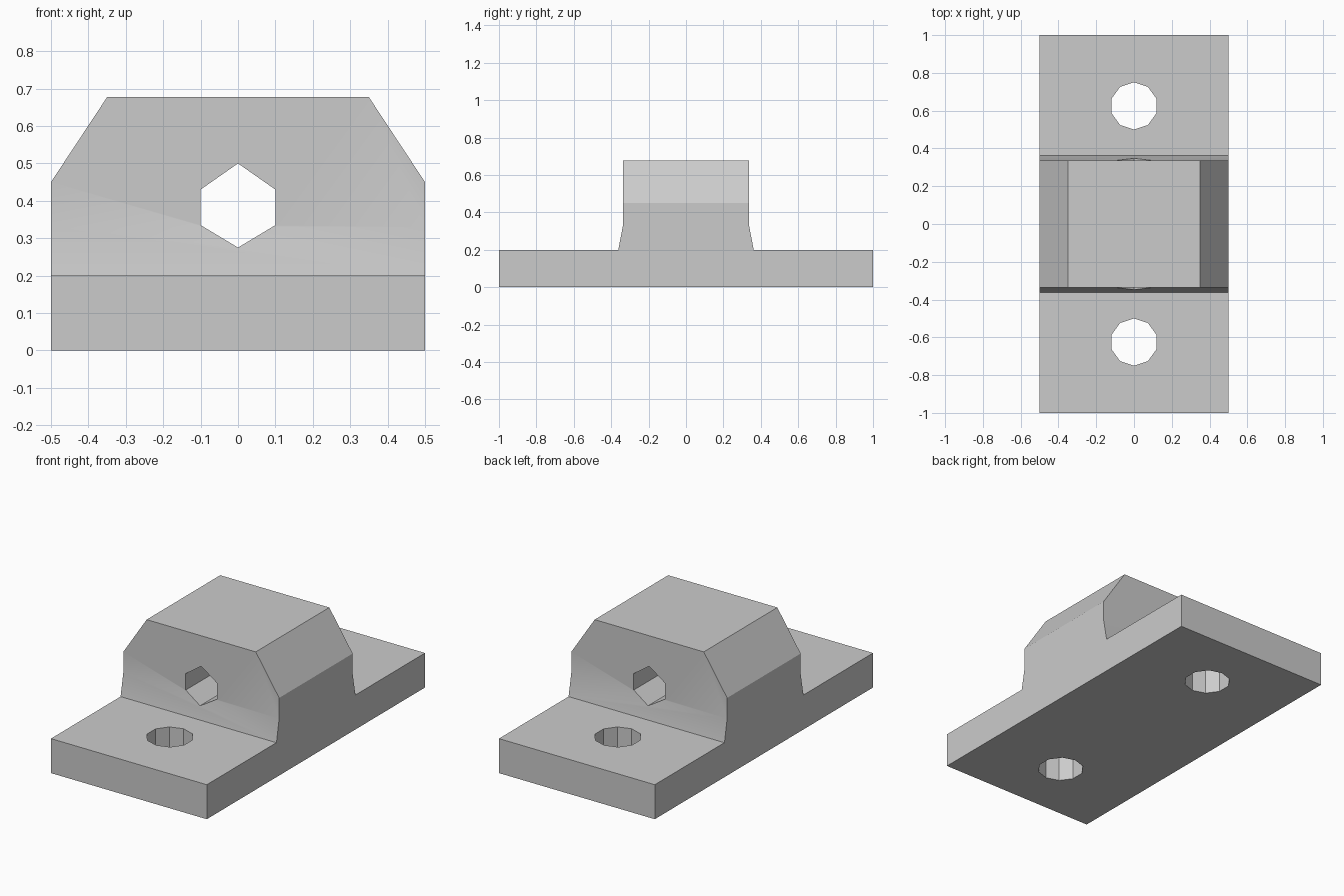
import bpy
import bmesh
import math
from mathutils import Vector

cube = bpy.data.objects.get("Cube")
if cube:
    bpy.data.objects.remove(cube, do_unlink=True)

grey = bpy.data.materials.new("plain grey")
grey.use_nodes = True
colour = (0.6, 0.6, 0.6, 1)
grey.diffuse_color = colour
grey.node_tree.nodes["Principled BSDF"].inputs["Base Color"].default_value = colour


def prism(name, points, axis):
    """Extrude a closed outline along a full-length vector."""
    axis = Vector(axis)
    bm = bmesh.new()
    face = bm.faces.new([bm.verts.new(Vector(p) - axis / 2) for p in points])
    side = bmesh.ops.extrude_face_region(bm, geom=[face])
    moved = [v for v in side["geom"] if isinstance(v, bmesh.types.BMVert)]
    bmesh.ops.translate(bm, verts=moved, vec=axis)
    bmesh.ops.recalc_face_normals(bm, faces=bm.faces)
    mesh = bpy.data.meshes.new(name)
    bm.to_mesh(mesh)
    bm.free()
    mesh.materials.append(grey)
    obj = bpy.data.objects.new(name, mesh)
    bpy.context.collection.objects.link(obj)
    return obj


# Side outline: flat base with a raised block whose feet flare out
half = [(1, 0), (1, 0.2), (0.362, 0.2), (0.337, 0.33), (0.337, 0.677)]
outline = half + [(-y, z) for y, z in reversed(half)]
bracket = prism("mounting_block", [(0, y, z) for y, z in outline], (1, 0, 0))

# Sloped shoulders on both sides of the block
bm = bmesh.new()
bm.from_mesh(bracket.data)
for s in (-1, 1):
    cut = bmesh.ops.bisect_plane(
        bm, geom=bm.verts[:] + bm.edges[:] + bm.faces[:],
        plane_co=(0.5 * s, 0, 0.45), plane_no=(0.227 * s, 0, 0.15),
        clear_outer=True)
    rim = [e for e in bm.edges if e.is_boundary]
    bmesh.ops.holes_fill(bm, edges=rim, sides=0)
bmesh.ops.recalc_face_normals(bm, faces=bm.faces)
bm.to_mesh(bracket.data)
bm.free()

# Cutters: two ten-sided bolt holes and a six-sided through hole
cutters = []
for name, y in (("front_bolt_hole", -0.625), ("back_bolt_hole", 0.625)):
    ring = [(0.125 * math.sin(i * math.tau / 10),
             y + 0.125 * math.cos(i * math.tau / 10), 0.1) for i in range(10)]
    cutters.append(prism(name, ring, (0, 0, 0.6)))
hexagon = [(0, 0.5), (0.1, 0.43), (0.1, 0.335),
           (0, 0.275), (-0.1, 0.335), (-0.1, 0.43)]
cutters.append(prism("through_hole", [(x, 0, z) for x, z in hexagon], (0, 1.2, 0)))

bpy.ops.object.select_all(action="DESELECT")
bracket.select_set(True)
bpy.context.view_layer.objects.active = bracket
for cutter in cutters:
    cutter.hide_render = True
    mod = bracket.modifiers.new(cutter.name, "BOOLEAN")
    mod.operation = "DIFFERENCE"
    mod.solver = "EXACT"
    mod.object = cutter
    bpy.ops.object.modifier_apply(modifier=mod.name)
    bpy.data.objects.remove(cutter, do_unlink=True)

# Soft bend at the flared feet, crisp edges elsewhere
bpy.ops.object.shade_smooth_by_angle(angle=math.radians(30))
